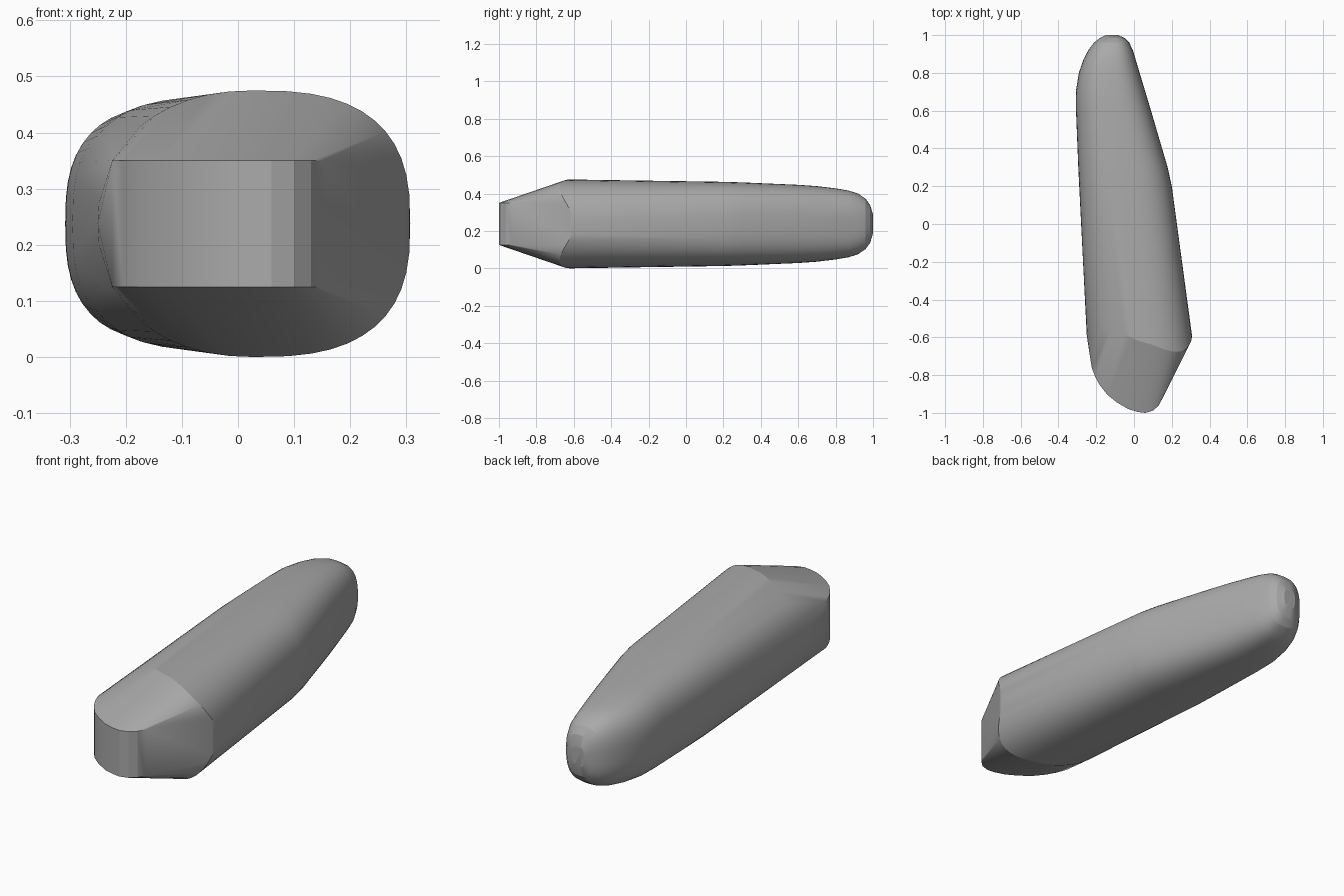
import bpy, bmesh, math

cube = bpy.data.objects.get("Cube")
if cube:
    bpy.data.objects.remove(cube, do_unlink=True)

MID = 0.2375
STEPS = 48


def oval(x0, x1, height, y_at, p_left=2.7, p_right=2.7):
    """Rounded cross-section between x0 and x1, symmetric about mid height."""
    pts = []
    for i in range(STEPS):
        t = -math.pi + 2 * math.pi * i / STEPS
        c, s = math.cos(t), math.sin(t)
        e = 2 / (p_right if c > 0 else p_left)
        x = (x0 + x1) / 2 + math.copysign(abs(c) ** e, c) * (x1 - x0) / 2
        z = MID + math.copysign(abs(s) ** e, s) * height
        pts.append((x, y_at(abs(t)), z))
    return pts


# Body sections from the waist to the rounded tail: y, left x, right x, half height
sections = [
    (0.2, -0.29, 0.20, 0.225), (0.3, -0.295, 0.178, 0.222),
    (0.6, -0.307, 0.09, 0.209), (0.7, -0.308, 0.06, 0.202),
    (0.8, -0.292, 0.03, 0.190), (0.87, -0.268, 0.009, 0.178),
    (0.92, -0.242, -0.006, 0.162), (0.96, -0.212, -0.025, 0.135),
    (0.985, -0.18, -0.05, 0.10), (1.0, -0.15, -0.085, 0.05),
]
points = []
for y, x0, x1, h in sections:
    points += oval(x0, x1, h, lambda t, y=y: y)

# Shoulder section, whose edge waves along the length
points += oval(-0.25, 0.307, MID,
               lambda t: -0.59 - 0.07 * math.sin(2 * t) - 0.03 * math.sin(t) ** 2,
               2.2, 2.7)

# Upright rounded nose wall
nose = [(-0.224, -0.76), (-0.205, -0.81), (-0.18, -0.855), (-0.14, -0.905),
        (-0.09, -0.945), (-0.03, -0.98), (0.02, -0.995), (0.06, -1.0),
        (0.10, -0.988), (0.13, -0.962), (0.15, -0.925)]
points += [(x, y, z) for x, y in nose for z in (0.125, 0.35)]

# Skin stretched over all sections
bm = bmesh.new()
for p in points:
    bm.verts.new(p)
hull = bmesh.ops.convex_hull(bm, input=bm.verts[:])
loose = [v for v in bm.verts if not v.link_faces]
bmesh.ops.delete(bm, geom=loose, context='VERTS')
bmesh.ops.recalc_face_normals(bm, faces=bm.faces[:])
mesh = bpy.data.meshes.new("body")
bm.to_mesh(mesh)
bm.free()

body = bpy.data.objects.new("body", mesh)
bpy.context.collection.objects.link(body)

grey = bpy.data.materials.new("plain grey")
grey.use_nodes = True
colour = (0.4, 0.4, 0.4, 1)
grey.diffuse_color = colour
grey.node_tree.nodes["Principled BSDF"].inputs["Base Color"].default_value = colour
mesh.materials.append(grey)

bpy.ops.object.select_all(action='DESELECT')
body.select_set(True)
bpy.context.view_layer.objects.active = body
bpy.ops.object.shade_smooth_by_angle(angle=math.radians(17))
